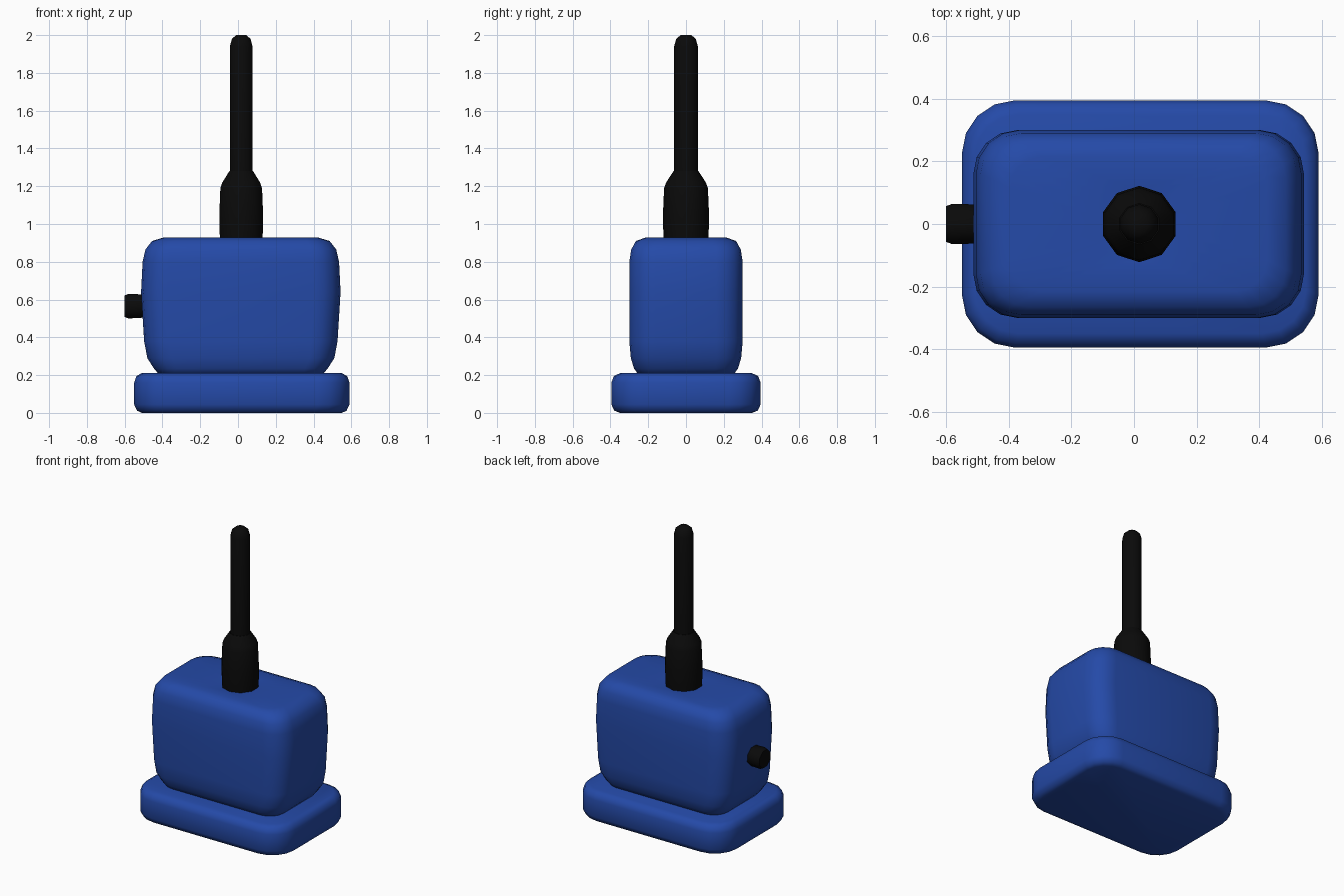
import bpy
import bmesh
import math
from mathutils import Matrix, Vector

if "Cube" in bpy.data.objects:
    bpy.data.objects.remove(bpy.data.objects["Cube"], do_unlink=True)


def make_material(name, rgb):
    mat = bpy.data.materials.new(name)
    mat.use_nodes = True
    mat.diffuse_color = (*rgb, 1)
    mat.node_tree.nodes["Principled BSDF"].inputs["Base Color"].default_value = (*rgb, 1)
    return mat


blue = make_material("blue", (0.018, 0.068, 0.39))
black = make_material("black", (0.003, 0.003, 0.003))


def loft(name, rings, mat, angle):
    """Skin a stack of equal-sized rings and cap both ends."""
    bm = bmesh.new()
    loops = [[bm.verts.new(p) for p in ring] for ring in rings]
    n = len(loops[0])
    for a, b in zip(loops, loops[1:]):
        for i in range(n):
            j = (i + 1) % n
            bm.faces.new((a[i], a[j], b[j], b[i]))
    bm.faces.new(loops[0][::-1])
    bm.faces.new(loops[-1])
    bmesh.ops.recalc_face_normals(bm, faces=bm.faces)
    mesh = bpy.data.meshes.new(name)
    bm.to_mesh(mesh)
    bm.free()
    mesh.materials.append(mat)
    obj = bpy.data.objects.new(name, mesh)
    bpy.context.collection.objects.link(obj)
    bpy.ops.object.select_all(action='DESELECT')
    obj.select_set(True)
    bpy.context.view_layer.objects.active = obj
    bpy.ops.object.shade_smooth_by_angle(angle=math.radians(angle))
    return obj


def rounded_ring(cx, hx, hy, z, r, steps=4):
    """Rounded rectangle outline at height z."""
    r = min(r, hx, hy)
    pts = []
    for q, (sx, sy) in enumerate([(1, 1), (-1, 1), (-1, -1), (1, -1)]):
        for k in range(steps + 1):
            a = math.pi / 2 * (q + k / steps)
            pts.append(Vector((cx + sx * (hx - r) + r * math.cos(a),
                               sy * (hy - r) + r * math.sin(a), z)))
    return pts


def lathe(name, profile, sides, mat, place, angle=50):
    """Turn a (radius, height) profile, then place it."""
    turn = [2 * math.pi * (i + 0.5) / sides for i in range(sides)]
    rings = [[place @ Vector((r * math.cos(a), r * math.sin(a), h)) for a in turn]
             for r, h in profile]
    return loft(name, rings, mat, angle)


# Base slab: half width, half depth, height, corner radius
base = [(0.53, 0.35, 0, 0.14), (0.555, 0.38, 0.012, 0.16), (0.57, 0.395, 0.045, 0.17),
        (0.57, 0.395, 0.16, 0.17), (0.558, 0.382, 0.195, 0.16), (0.53, 0.35, 0.21, 0.14)]
loft("base", [rounded_ring(0.02, *p) for p in base], blue, 60)

# Main body with soft edges and a slightly dished top
body = [(0.43, 0.25, 0.2, 0.1), (0.46, 0.275, 0.235, 0.12), (0.495, 0.292, 0.29, 0.13),
        (0.512, 0.3, 0.38, 0.14), (0.528, 0.3, 0.64, 0.14), (0.52, 0.3, 0.8, 0.14),
        (0.505, 0.29, 0.865, 0.13), (0.47, 0.265, 0.91, 0.12), (0.41, 0.215, 0.928, 0.1),
        (0.13, 0.12, 0.915, 0.1)]
loft("body", [rounded_ring(0.015, *p) for p in body], blue, 60)

# Antenna collar and rod
centre = Matrix.Translation((0.017, 0, 0))
lathe("antenna_collar", [(0.115, 0.89), (0.12, 0.95), (0.122, 1.05), (0.116, 1.19),
                         (0.105, 1.22), (0.066, 1.28)], 10, black, centre)
lathe("antenna_rod", [(0.063, 1.24), (0.063, 1.94), (0.052, 1.98), (0.028, 2.0)],
      10, black, centre)

# Side knob, pointing to -x
side = Matrix.Translation((-0.48, 0, 0.565)) @ Matrix.Rotation(-math.pi / 2, 4, 'Y')
lathe("side_knob", [(0.06, 0), (0.068, 0.04), (0.07, 0.1), (0.062, 0.12)], 8, black, side)
